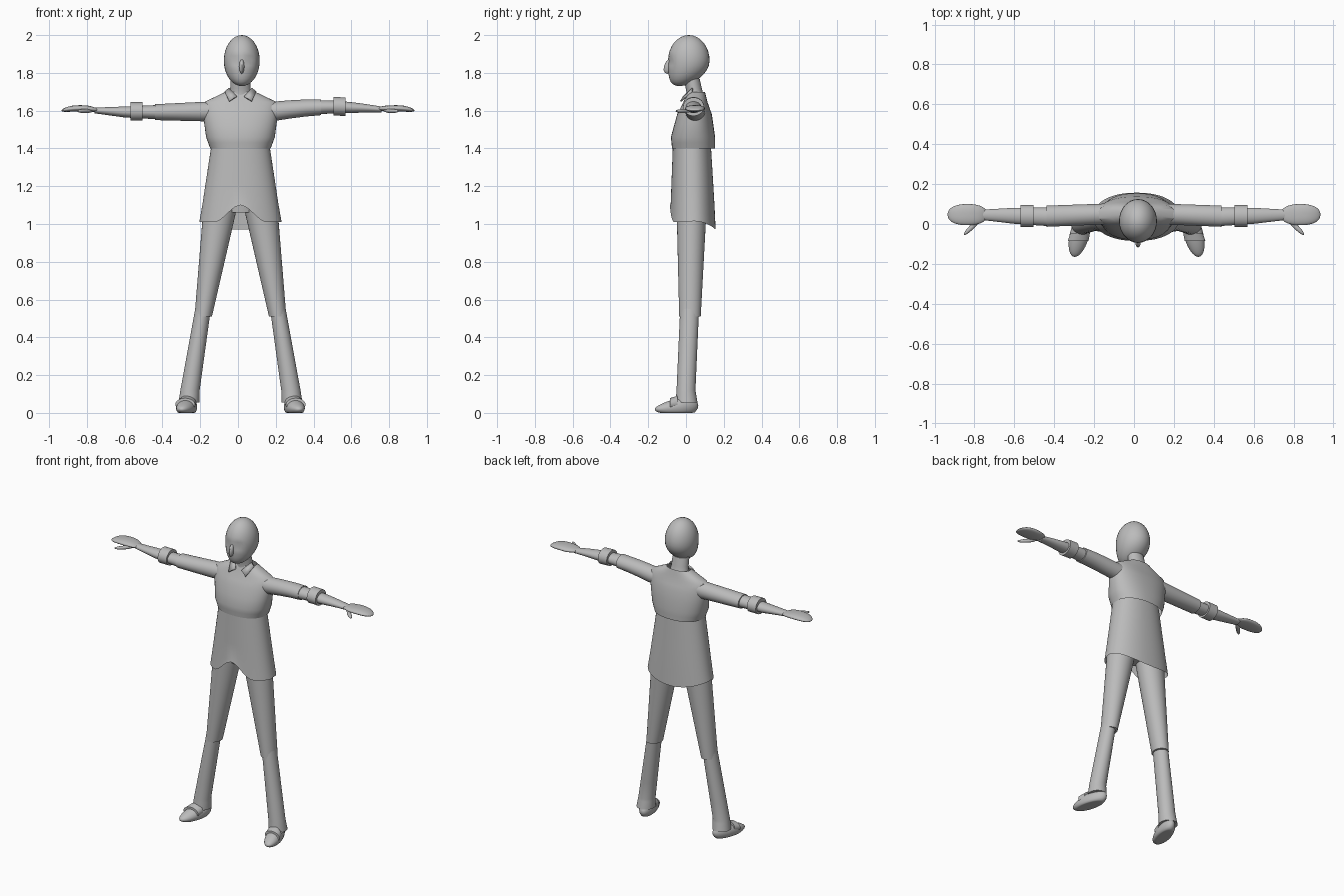
import bpy, bmesh, math
from mathutils import Vector

if "Cube" in bpy.data.objects:
    bpy.data.objects.remove(bpy.data.objects["Cube"], do_unlink=True)

grey = bpy.data.materials.new("plain_grey")
grey.use_nodes = True
colour = (0.5, 0.5, 0.5, 1)
grey.diffuse_color = colour
grey.node_tree.nodes["Principled BSDF"].inputs["Base Color"].default_value = colour

MID = 0.013  # the body sits slightly off centre


def finish(name, bm):
    """Turn a bmesh into a smooth-shaded grey object."""
    bmesh.ops.recalc_face_normals(bm, faces=bm.faces)
    mesh = bpy.data.meshes.new(name)
    bm.to_mesh(mesh)
    bm.free()
    mesh.materials.append(grey)
    obj = bpy.data.objects.new(name, mesh)
    bpy.context.collection.objects.link(obj)
    bpy.ops.object.select_all(action='DESELECT')
    obj.select_set(True)
    bpy.context.view_layer.objects.active = obj
    bpy.ops.object.shade_smooth_by_angle(angle=math.radians(45))
    return obj


def ball(name, place, segments=32):
    """A unit sphere whose points are moved by the rule place."""
    bm = bmesh.new()
    bmesh.ops.create_uvsphere(bm, u_segments=segments, v_segments=segments // 2, radius=1)
    for vert in bm.verts:
        vert.co = place(vert.co.copy())
    return finish(name, bm)


def rounded(value, power):
    return math.copysign(abs(value) ** (2 / power), value)


def tube(name, axis, *sections, place=Vector, power=2, sides=32, steps=4, closed=True):
    """Skin sections of (position, centre a, centre b, half a, half b)."""
    spans = list(zip(sections, sections[1:]))
    rows = [Vector(low).lerp(Vector(high), step / steps)
            for low, high in spans for step in range(steps)]
    rows.append(Vector(sections[-1]))
    bm = bmesh.new()
    loops = []
    for along, mid_a, mid_b, half_a, half_b in rows:
        loop = []
        for side in range(sides):
            angle = math.tau * side / sides
            a = mid_a + half_a * rounded(math.cos(angle), power)
            b = mid_b + half_b * rounded(math.sin(angle), power)
            point = {'x': (along, a, b), 'y': (a, along, b), 'z': (a, b, along)}[axis]
            loop.append(bm.verts.new(place(Vector(point))))
        loops.append(loop)
    for lower, upper in zip(loops, loops[1:]):
        for i in range(sides):
            j = (i + 1) % sides
            bm.faces.new((lower[i], lower[j], upper[j], upper[i]))
    if closed:
        bm.faces.new(loops[0])
        bm.faces.new(loops[-1])
    return finish(name, bm)


# Head: jaw swept forward, face flattened, eyes hollowed
def shape_head(p):
    down = max(0, -p.z)
    x = .095 * p.x
    y = max(.015 + .11 * p.y - .05 * down ** 2, -.095)
    if p.y < -.5 and .015 < abs(x) < .06 and abs(p.z) < .15:
        y += .01
    return Vector((.02 + x, y, 1.865 + .135 * p.z))


def shape_nose(p):
    slope = .01 * p.z
    return Vector((.02 + .014 * p.x, slope - .09 + .027 * p.y, 1.835 + .04 * p.z))


ball("head", shape_head)
ball("nose", shape_nose, segments=12)
tube("neck", 'z', (1.64, MID, .055, .07, .055), (1.7, MID, .045, .055, .043),
     (1.77, MID, .03, .052, .042))

# Upper garment: full chest, sloping shoulders, overhanging lower edge
tube("bodice", 'z',
     (1.4, MID, .04, .16, .114), (1.46, MID, .037, .182, .117),
     (1.58, MID, .045, .198, .092), (1.645, MID, .05, .193, .064),
     (1.7, MID, .054, .078, .046),
     power=2.3, sides=48, steps=2, closed=False)


# Tunic skirt: notched hem in front, dipped hem behind
def cut_hem(p):
    if p.z < 1.05:
        across = abs(p.x - MID)
        if p.y < .035:
            rise = min(across / .14, 1)
            p.z = 1.1 - .09 * rise * rise * (3 - 2 * rise)
        else:
            p.z = 1.015 - .045 * (1 - min(across / .217, 1) ** 2)
    return p


tube("tunic", 'z', (1.43, MID, .031, .152, .1), (1, MID, .036, .217, .121),
     place=cut_hem, power=2.2, sides=64, closed=False)
tube("hips", 'z', (1.06, MID, .03, .09, .06), (1.25, MID, .03, .15, .08))

for side, label in ((1, "left"), (-1, "right")):
    def leg(p):
        return Vector((MID + side * p.x, p.y, p.z))

    # The left arm is raised a little around the elbow
    def arm(p):
        bend = math.sin(math.pi * min(max((p.x - .18) / .62, 0), 1))
        lift = .027 * bend if side > 0 else 0
        return Vector((side * p.x, p.y, p.z + lift))

    # Trousers in two overlapping lengths
    tube(label + "_thigh", 'z', (.51, .197, .021, .046, .057),
         (1.1, .105, .03, .09, .08), place=leg)
    tube(label + "_shin", 'z', (.055, .273, .003, .055, .058),
         (.12, .267, .0, .051, .05), (.57, .195, .02, .041, .05), place=leg)

    # Shoe with a flat sole, lower at the toe, turned outward
    def shape_shoe(p):
        height = .075 + .025 * p.y
        x = .285 - .025 * p.y + .05 * p.x
        return leg(Vector((x, -.05 + .115 * p.y, height * max(0, p.z + .6) / 1.6)))

    ball(label + "_shoe", shape_shoe)
    tube(label + "_strap", 'y', (-.045, .283, .05, .049, .041),
         (-.085, .293, .045, .052, .033), place=leg)

    # Sleeve, forearm and cuff band
    tube(label + "_sleeve", 'x', (.12, .051, 1.596, .052, .054),
         (.44, .039, 1.592, .053, .042), place=arm)
    tube(label + "_forearm", 'x', (.42, .036, 1.592, .047, .038),
         (.6, .041, 1.593, .04, .029), (.76, .046, 1.601, .026, .015), place=arm)
    tube(label + "_band", 'x', (.505, .04, 1.596, .055, .049),
         (.568, .04, 1.596, .055, .049), place=arm)

    # Flat arched hand with a thumb pointing forward
    def shape_hand(p):
        x, y = .835 + .1 * rounded(p.x, 2.3), .047 + .053 * rounded(p.y, 2.3)
        return arm(Vector((x, y, 1.612 - .012 * p.x ** 2 + .017 * p.z)))

    def shape_thumb(p):
        x, y = .81 + .044 * p.x, -.012 - .04 * p.x + .017 * p.y
        return arm(Vector((x, y, 1.598 + .011 * p.z)))

    ball(label + "_hand", shape_hand)
    ball(label + "_thumb", shape_thumb, segments=16)

    # Pointed collar flap
    bm = bmesh.new()
    corners = ((.02, -.012, 1.675), (.06, -.028, 1.65), (.083, .03, 1.7), (.06, .035, 1.718))
    bm.faces.new([bm.verts.new(leg(Vector(corner))) for corner in corners])
    flap = finish(label + "_collar", bm)
    solid = flap.modifiers.new("thickness", 'SOLIDIFY')
    solid.thickness = .008
    solid.offset = 0
